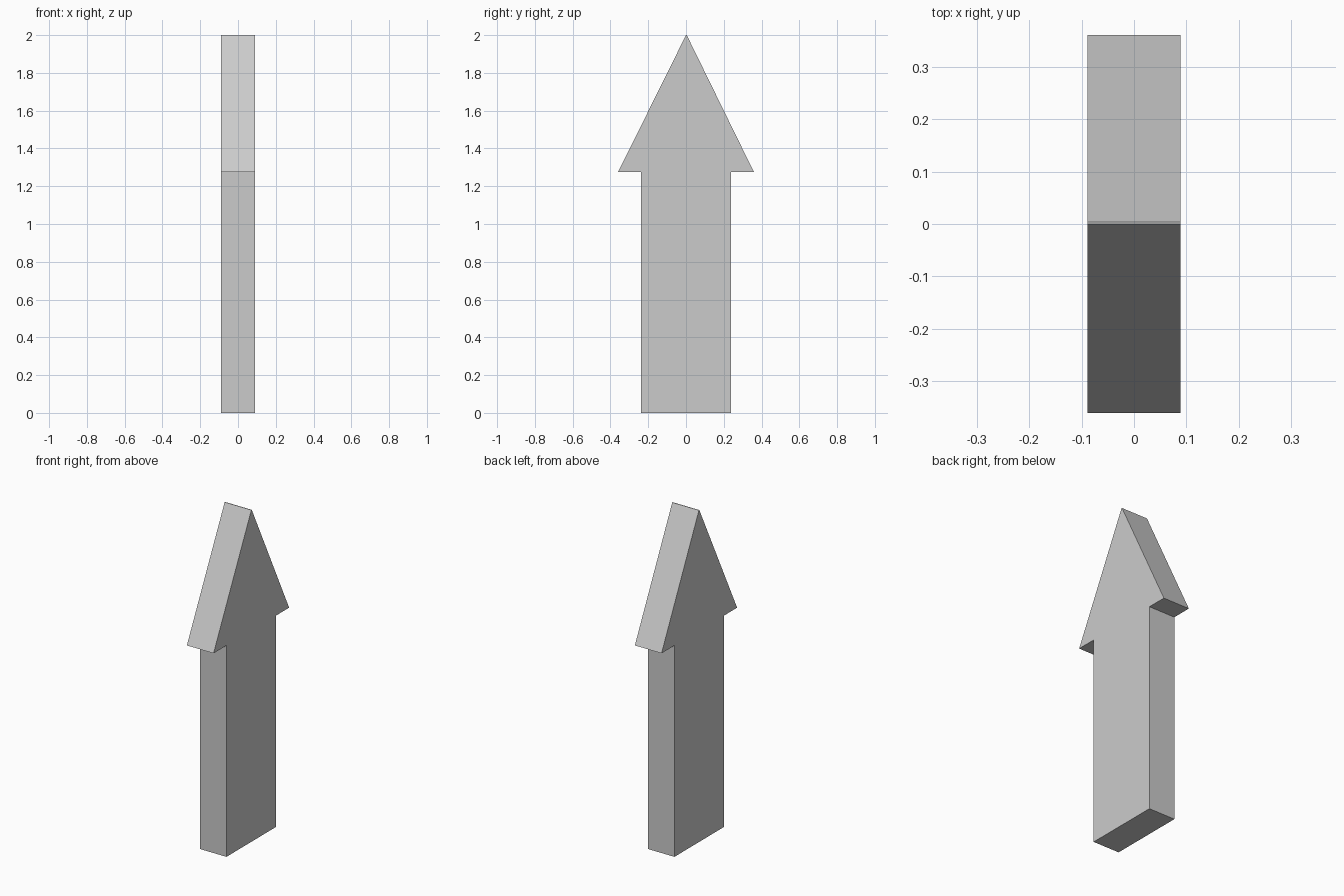
import bpy
import bmesh

if "Cube" in bpy.data.objects:
    bpy.data.objects.remove(bpy.data.objects["Cube"])

HALF_THICK = 0.089

# Arrow silhouette in the YZ plane: shaft, barbs and a tiny blunt tip
outline = [
    (-0.237, 0.0), (0.237, 0.0),
    (0.237, 1.274), (0.36, 1.274),
    (0.004, 2.0), (0.0, 2.0),
    (-0.36, 1.274), (-0.237, 1.274),
]

# Extrude the silhouette through its thickness along X
bm = bmesh.new()
face = bm.faces.new([bm.verts.new((-HALF_THICK, y, z)) for y, z in outline])
extruded = bmesh.ops.extrude_face_region(bm, geom=[face])["geom"]
verts = [g for g in extruded if isinstance(g, bmesh.types.BMVert)]
bmesh.ops.translate(bm, verts=verts, vec=(2 * HALF_THICK, 0, 0))
bmesh.ops.recalc_face_normals(bm, faces=bm.faces)

mesh = bpy.data.meshes.new("arrow")
bm.to_mesh(mesh)
bm.free()
arrow = bpy.data.objects.new("arrow", mesh)
bpy.context.collection.objects.link(arrow)
